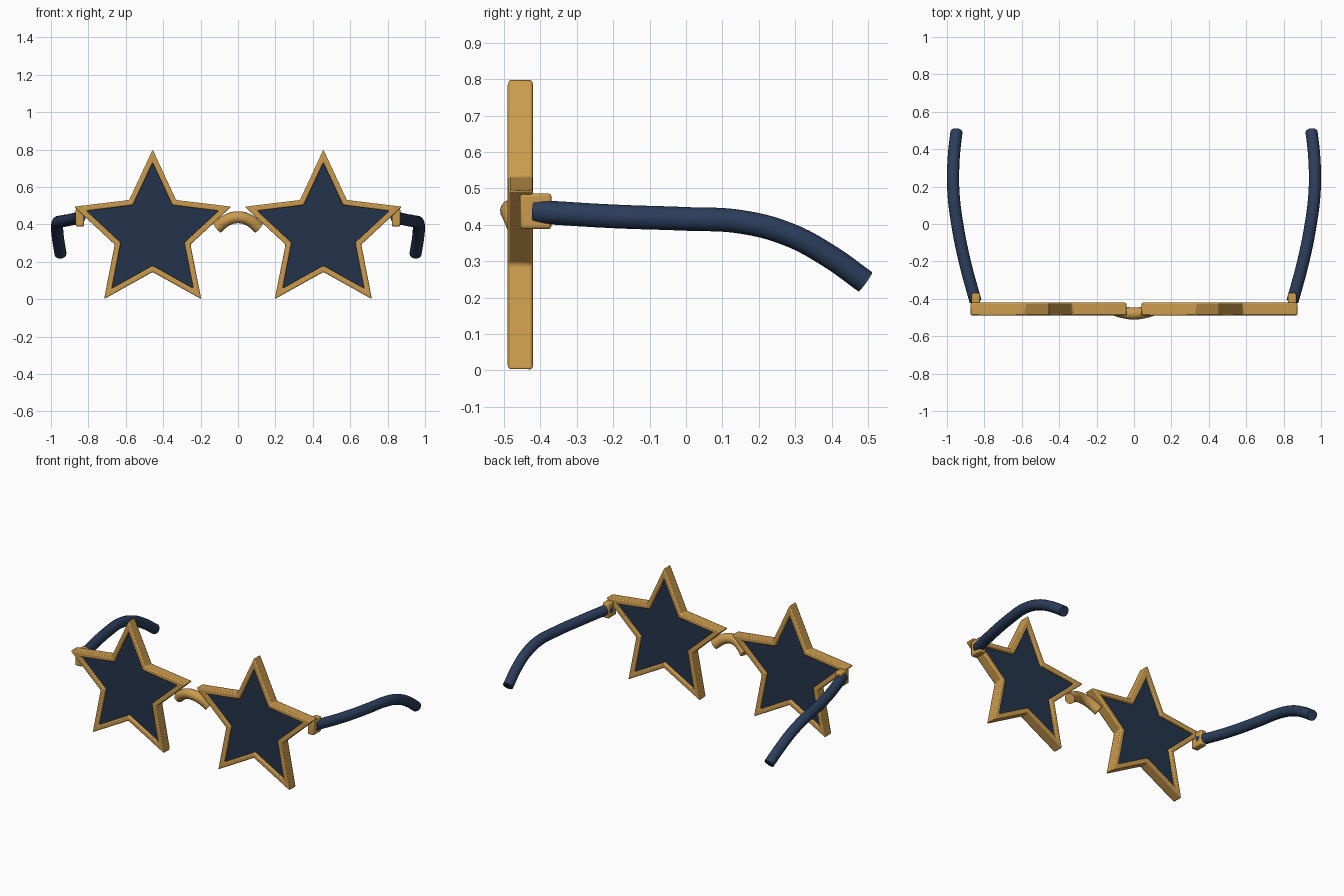
import bpy, bmesh
from math import sin, cos, pi, atan2

if "Cube" in bpy.data.objects:
    bpy.data.objects.remove(bpy.data.objects["Cube"])

CX, CZ, R_OUT, R_IN = 0.4565, 0.358, 0.442, 0.213


def material(name, rgb):
    m = bpy.data.materials.new(name)
    m.diffuse_color = (*rgb, 1)
    m.use_nodes = True
    m.node_tree.nodes["Principled BSDF"].inputs["Base Color"].default_value = m.diffuse_color
    return m


GOLD = material("gold", (0.60, 0.33, 0.075))
NAVY = material("navy", (0.024, 0.047, 0.105))
DARK = material("lens_navy", (0.017, 0.033, 0.070))


def finish(obj, mat, bevel=0, segments=2):
    obj.data.materials.clear()
    obj.data.materials.append(mat)
    if bevel:
        mod = obj.modifiers.new("bevel", 'BEVEL')
        mod.width, mod.segments = bevel, segments
    bpy.ops.object.select_all(action='DESELECT')
    obj.select_set(True)
    bpy.context.view_layer.objects.active = obj
    bpy.ops.object.shade_smooth_by_angle(angle=pi / 6)


def star(inset):
    """Five-pointed outline, moved inward by an even distance."""
    dx, dz = R_IN * sin(pi / 5), R_OUT - R_IN * cos(pi / 5)
    tip = atan2(dx, dz)
    radii = (R_OUT - inset / sin(tip), R_IN - inset / sin(tip + pi / 5))
    return [(radii[i % 2] * sin(i * pi / 5), radii[i % 2] * cos(i * pi / 5)) for i in range(10)]


def star_object(name, cx, y0, y1, outer, inner=None):
    bm = bmesh.new()
    ring = lambda pts, y: [bm.verts.new((cx + x, y, CZ + z)) for x, z in pts]
    of, ob = ring(outer, y0), ring(outer, y1)
    pairs = [(of, ob)]
    if inner:
        jf, jb = ring(inner, y0), ring(inner, y1)
        pairs += [(ob, jb), (jb, jf), (jf, of)]
    else:
        bm.faces.new(of)
        bm.faces.new(ob)
    for a, b in pairs:
        for i in range(10):
            j = (i + 1) % 10
            bm.faces.new((a[i], a[j], b[j], b[i]))
    bmesh.ops.recalc_face_normals(bm, faces=bm.faces)
    me = bpy.data.meshes.new(name)
    bm.to_mesh(me)
    bm.free()
    obj = bpy.data.objects.new(name, me)
    bpy.context.collection.objects.link(obj)
    return obj


def tube(name, points, radius, mat):
    """Capped round tube swept along a smooth path."""
    cu = bpy.data.curves.new(name, 'CURVE')
    cu.dimensions = '3D'
    cu.bevel_depth, cu.bevel_resolution = radius, 6
    cu.resolution_u, cu.use_fill_caps = 8, True
    sp = cu.splines.new('BEZIER')
    sp.bezier_points.add(len(points) - 1)
    for bp, p in zip(sp.bezier_points, points):
        bp.co = p
        bp.handle_left_type = bp.handle_right_type = 'AUTO'
    obj = bpy.data.objects.new(name, cu)
    bpy.context.collection.objects.link(obj)
    bpy.ops.object.select_all(action='DESELECT')
    obj.select_set(True)
    bpy.context.view_layer.objects.active = obj
    bpy.ops.object.convert(target='MESH')
    obj = bpy.context.view_layer.objects.active
    bm = bmesh.new()
    bm.from_mesh(obj.data)
    bmesh.ops.remove_doubles(bm, verts=bm.verts, dist=1e-5)
    bmesh.ops.recalc_face_normals(bm, faces=bm.faces)
    bm.to_mesh(obj.data)
    bm.free()
    finish(obj, mat)
    return obj


TEMPLE = [(0.847, -0.415, 0.436), (0.905, -0.2, 0.423), (0.945, 0.0, 0.416),
          (0.964, 0.15, 0.408), (0.967, 0.28, 0.374), (0.961, 0.39, 0.316),
          (0.949, 0.493, 0.243)]

for s, side in ((-1, "left"), (1, "right")):
    # star frame and recessed lens
    finish(star_object(f"frame_{side}", s * CX, -0.49, -0.42, star(0), star(0.03)), GOLD, 0.007)
    finish(star_object(f"lens_{side}", s * CX, -0.472, -0.438, star(0.025)), DARK)

    # hinge block
    bpy.ops.mesh.primitive_cube_add(size=1, location=(s * 0.845, -0.413, 0.437))
    hinge = bpy.context.object
    hinge.name = f"hinge_{side}"
    hinge.scale = (0.045, 0.086, 0.098)
    bpy.ops.object.transform_apply(location=False, rotation=False, scale=True)
    finish(hinge, GOLD, 0.008)

    # temple arm
    tube(f"temple_{side}", [(s * x, y, z) for x, y, z in TEMPLE], 0.0325, NAVY)

# nose bridge
tube("bridge", [(-0.11, -0.455, 0.382), (-0.06, -0.471, 0.422), (0, -0.479, 0.438),
                (0.06, -0.471, 0.422), (0.11, -0.455, 0.382)], 0.032, GOLD)
